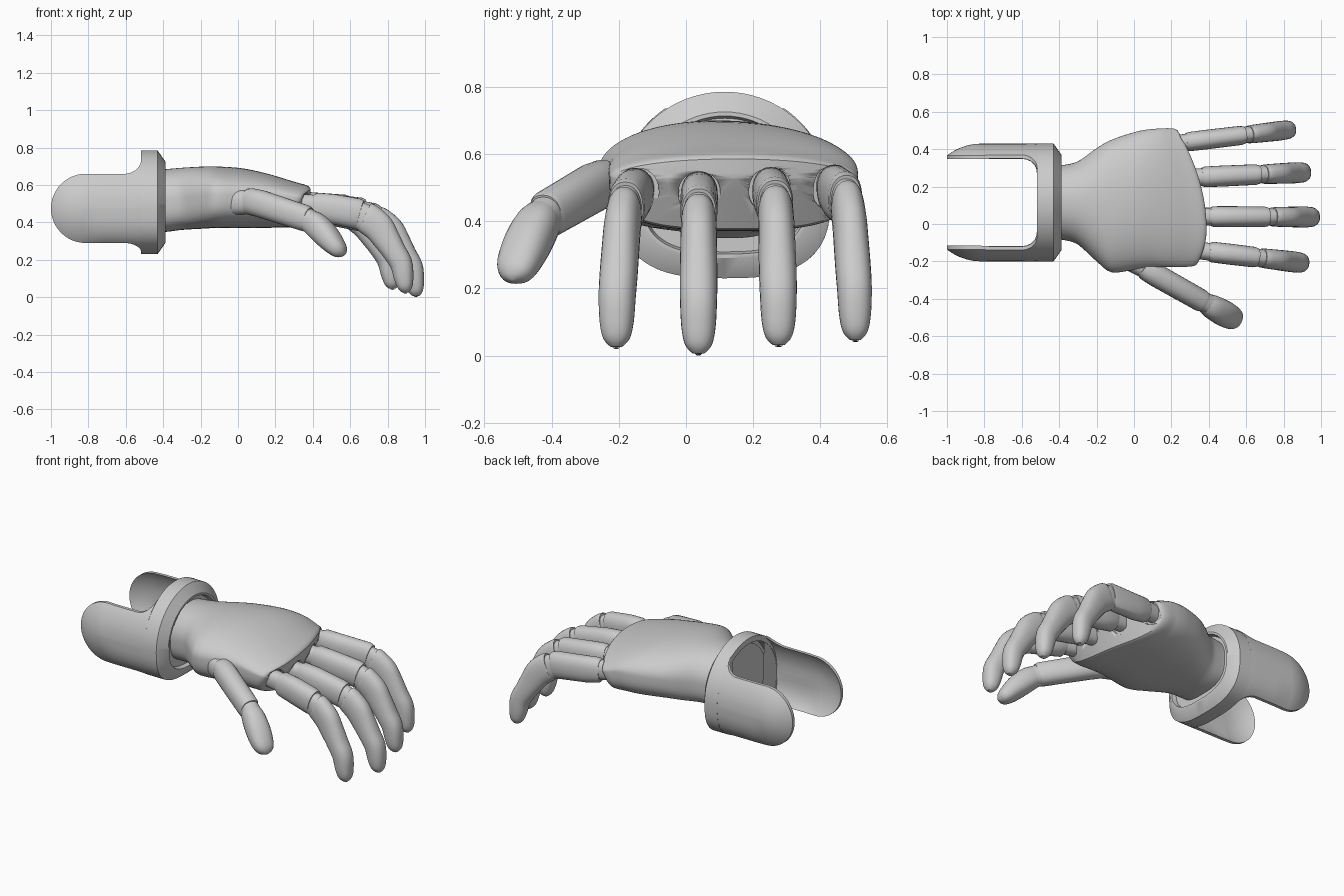
import bpy, bmesh, math
from mathutils import Vector

if "Cube" in bpy.data.objects:
    bpy.data.objects.remove(bpy.data.objects["Cube"])

CY, CZ = 0.115, 0.475          # centre line of the forearm cuff


def make(name, rings, closed_ends=True, loop=False, angle=35):
    """Skin a list of equal-length closed rings."""
    bm = bmesh.new()
    vs = [[bm.verts.new(p) for p in r] for r in rings]
    n = len(vs[0])
    pairs = list(zip(vs, vs[1:])) + ([(vs[-1], vs[0])] if loop else [])
    for a, b in pairs:
        for i in range(n):
            j = (i + 1) % n
            bm.faces.new((a[i], a[j], b[j], b[i]))
    if closed_ends and not loop:
        bm.faces.new(vs[0][::-1])
        bm.faces.new(vs[-1])
    bmesh.ops.remove_doubles(bm, verts=bm.verts, dist=1e-5)
    bmesh.ops.recalc_face_normals(bm, faces=bm.faces)
    me = bpy.data.meshes.new(name)
    bm.to_mesh(me)
    bm.free()
    ob = bpy.data.objects.new(name, me)
    bpy.context.collection.objects.link(ob)
    bpy.ops.object.select_all(action='DESELECT')
    ob.select_set(True)
    bpy.context.view_layer.objects.active = ob
    bpy.ops.object.shade_smooth_by_angle(angle=math.radians(angle))
    return ob


def smooth(st, k=4):
    """Catmull-Rom interpolation of station tuples."""
    out = []
    for i in range(len(st) - 1):
        p = [st[max(i - 1, 0)], st[i], st[i + 1], st[min(i + 2, len(st) - 1)]]
        for s in range(k):
            t = s / k
            out.append(tuple(0.5 * (2 * b + (c - a) * t + (2 * a - 5 * b + 4 * c - d) * t * t
                                    + (3 * b - a - 3 * c + d) * t ** 3) for a, b, c, d in zip(*p)))
    return out + [st[-1]]


def spow(v, e):
    return math.copysign(abs(v) ** e, v)


def tube(name, st, n=28, e=2.3, curve=True):
    """Loft along stations (x, y, z, half width, half depth)."""
    st = smooth(st) if curve else st
    P = [Vector(s[:3]) for s in st]
    rings = []
    for i, s in enumerate(st):
        t = (P[min(i + 1, len(P) - 1)] - P[max(i - 1, 0)]).normalized()
        side = t.cross(Vector((0, 0, 1))).normalized()
        up = side.cross(t)
        rings.append([P[i] + side * s[3] * spow(math.cos(a), 2 / e) + up * s[4] * spow(math.sin(a), 2 / e)
                      for a in (2 * math.pi * k / n for k in range(n))])
    return make(name, rings)


# Cuff ring: round above, squarer below, chamfered front edge
def cuff_loop(x, off, n=72):
    pts = []
    for k in range(n):
        a = 2 * math.pi * k / n
        c, s = math.cos(a), math.sin(a)
        e, h = (1.0, 0.31) if s >= 0 else (2 / 2.8, 0.245)
        pts.append((x, CY + (0.315 - off) * spow(c, e), CZ + (h - off) * spow(s, e)))
    return pts


make("cuff_ring", [cuff_loop(*p) for p in [
    (-.518, 0), (-.43, 0), (-.388, .06), (-.388, .072), (-.42, .08), (-.45, .08), (-.45, .035),
    (-.518, .035)]], loop=True)
# Disc that joins the wrist to the cuff
make("wrist_disc", [cuff_loop(*p) for p in [(-.46, .06), (-.415, .06)]])


# Cuff arms: two thin rounded shells running back from the ring
def arm(name, sgn):
    def ring(r, inset):
        pts = []
        spine = [-.516, -.522, -.53, -.55, -.575, -.60, -.65, -.70, -.76]
        flare = [.075, .052, .038, .018, .005, 0, 0, 0, 0]

        def add(x, dz):
            if dz >= 0:
                y = math.sqrt(.315 ** 2 - dz * dz)
            else:
                y = .315 * (1 - (-dz / .245) ** 2.8) ** (1 / 2.8)
            pts.append([x, y, CZ + dz])
        for x, f in zip(spine, flare):
            add(x, r * (.185 + f))
        for k in range(25):
            a = math.pi / 2 - math.pi * k / 24
            add(-.815 - r * .185 * math.cos(a), r * .185 * math.sin(a))
            pts[-1][1] = min(pts[-1][1], math.sqrt(.315 ** 2 - (r * .19) ** 2))
        for x, f in zip(spine[::-1], flare[::-1]):
            add(x, -r * (.185 + f * .65))
        return [(p[0], CY + sgn * (p[1] - inset), p[2]) for p in pts]
    rs = [.02, .25, .45, .65, .8, .9, .96, 1]
    make(name, [ring(r, 0) for r in rs] + [ring(r, .02 + .014 * (1 - r)) for r in rs[::-1]], angle=40)


arm("cuff_arm_thumb_side", -1)
arm("cuff_arm_outer_side", 1)

# Palm: stations (x, y min, y max, z bottom, z top, height of widest line)
palm_st = smooth([(-.43, -.08, .31, .35, .68, .5), (-.38, -.085, .315, .35, .685, .5),
                  (-.3, -.11, .335, .36, .692, .5), (-.2, -.2, .405, .366, .698, .52),
                  (-.12, -.258, .45, .37, .699, .54), (0, -.245, .49, .37, .692, .56),
                  (.1, -.232, .505, .37, .675, .6), (.2, -.23, .51, .371, .65, .65),
                  (.3, -.23, .512, .372, .62, .68), (.37, -.226, .51, .373, .6, .7),
                  (.388, -.215, .5, .378, .585, .72)])
palm_st = [s + (1,) for s in palm_st] + [palm_st[-1] + (f,) for f in (.9, .75, .55, .3, .02)]
rings = []
for x, y0, y1, z0, z1, f, scale in palm_st:
    cy, w, cz = (y0 + y1) / 2, (y1 - y0) / 2, z0 + (z1 - z0) * f
    k = max(0, min(1, (x + .02) / .38)) ** 1.5
    ring = []
    for i in range(72):
        a = 2 * math.pi * i / 72
        c, s = math.cos(a), math.sin(a)
        e = 2 / 2.1 if s >= 0 else 2 / 3
        y = cy + scale * w * spow(c, e)
        z = cz + scale * ((z1 - cz) if s >= 0 else (cz - z0)) * spow(s, e)
        d = y + .03
        # knuckle line sweeps back to the outer side, front face leans under
        ring.append((x - k * ((.55 if d > 0 else 1.5) * d * d + .55 * max(0, cz - z)), y, z))
    rings.append(ring)
palm = make("palm", rings)


# Fingers: hinge, first segment, joint and bent tip segment
def finger(name, x0, y0, slope, dx, dz, k=1.0):
    def st(*pts):
        return [(x, y0 + (x - x0) * slope, z + dz * (1 if x > .6 + dx else .5), w * k, d)
                for x, z, w, d in pts]
    a, b = x0 + .03, .705 + dx
    cut = tube(name + "_socket_cutter", st((x0 - .03, .482, .062, .066), (x0 + .2, .45, .068, .078)), curve=False)
    cut.hide_render = True
    cut.display_type = 'WIRE'
    m = palm.modifiers.new(name + "_socket", 'BOOLEAN')
    m.operation, m.object, m.solver = 'DIFFERENCE', cut, 'EXACT'
    tube(name + "_hinge", st((x0 - .06, .487, .047, .055), (a + .05, .475, .047, .06)), curve=False)
    tube(name + "_first_segment", st((a, .476, .05, .064), (a + .015, .475, .055, .074),
                                     (a + .1, .462, .056, .08), (b - .015, .426, .055, .082),
                                     (b, .422, .051, .077)), curve=False)
    tube(name + "_joint", st((b - .04, .43, .047, .074), (b + .05, .392, .047, .074)), curve=False)
    tube(name + "_tip", st((.732 + dx, .408, .048, .078), (.745 + dx, .4, .052, .083),
                           (.80 + dx, .355, .054, .082), (.84 + dx, .297, .055, .074),
                           (.885 + dx, .225, .056, .064), (.922 + dx, .16, .055, .06),
                           (.936 + dx, .085, .051, .052), (.943 + dx, .035, .041, .04),
                           (.945 + dx, .01, .022, .022), (.945 + dx, .0, .004, .004)))


finger("index_finger", .375, -.145, -.12, -.05, .02)
finger("middle_finger", .38, .04, -.005, .007, 0)
finger("ring_finger", .335, .25, .045, -.04, .025)
finger("little_finger", .25, .435, .12, -.12, .04, .93)

# Thumb
tube("thumb_base", [(-.07, -.17, .5, .05, .06), (-.03, -.19, .51, .055, .07), (.07, -.245, .505, .052, .062),
                    (.12, -.275, .5, .05, .058)])
tube("thumb_first_segment", [(.05, -.23, .515, .054, .066), (.07, -.245, .511, .06, .072),
                             (.12, -.275, .5, .062, .073), (.36, -.41, .422, .06, .07),
                             (.375, -.418, .417, .054, .063)], curve=False)
tube("thumb_joint", [(.35, -.405, .424, .054, .062), (.42, -.44, .387, .054, .062)], curve=False)
tube("thumb_tip", [(.385, -.425, .405, .056, .062), (.42, -.445, .382, .065, .068), (.47, -.472, .332, .07, .066),
                   (.515, -.496, .28, .066, .055), (.545, -.508, .247, .053, .042), (.56, -.514, .23, .032, .024),
                   (.566, -.516, .222, .005, .004)])
